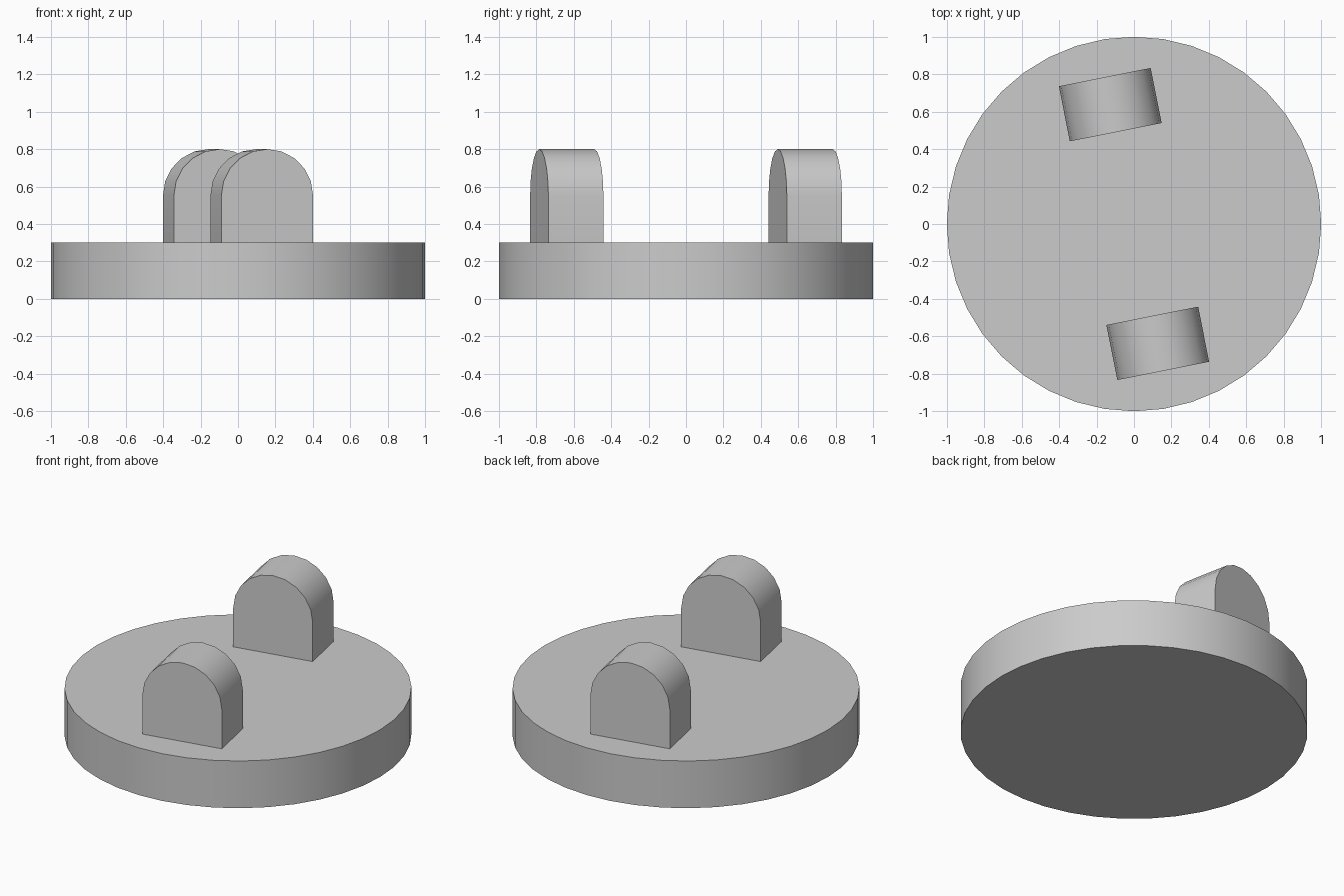
import bpy, bmesh, math
from mathutils import Matrix

cube = bpy.data.objects.get("Cube")
if cube:
    bpy.data.objects.remove(cube, do_unlink=True)

BASE_HEIGHT = 0.3
TURN = math.radians(11.25)

# Single plain grey
grey = bpy.data.materials.new("light_grey")
grey.use_nodes = True
colour = (0.6, 0.6, 0.6, 1)
grey.diffuse_color = colour
grey.node_tree.nodes["Principled BSDF"].inputs["Base Color"].default_value = colour


def finish(obj):
    obj.data.materials.append(grey)
    bpy.ops.object.select_all(action='DESELECT')
    obj.select_set(True)
    bpy.context.view_layer.objects.active = obj
    bpy.ops.object.shade_smooth_by_angle(angle=math.radians(30))


def arched_block(name, width, depth, straight, segments, matrix):
    """Upright block with a half-round top, extruded along local y."""
    r = width / 2
    profile = [(-r, 0), (r, 0)]
    for i in range(segments + 1):
        a = math.pi * i / segments
        profile.append((r * math.cos(a), straight + r * math.sin(a)))
    bm = bmesh.new()
    face = bm.faces.new([bm.verts.new((x, -depth / 2, z)) for x, z in profile])
    ext = bmesh.ops.extrude_face_region(bm, geom=[face], use_keep_orig=True)
    moved = [v for v in ext["geom"] if isinstance(v, bmesh.types.BMVert)]
    bmesh.ops.translate(bm, verts=moved, vec=(0, depth, 0))
    bmesh.ops.recalc_face_normals(bm, faces=bm.faces)
    mesh = bpy.data.meshes.new(name)
    bm.to_mesh(mesh)
    bm.free()
    obj = bpy.data.objects.new(name, mesh)
    bpy.context.collection.objects.link(obj)
    obj.matrix_world = matrix
    finish(obj)


# Round base
bpy.ops.mesh.primitive_cylinder_add(vertices=40, radius=1, depth=BASE_HEIGHT,
                                    location=(0, 0, BASE_HEIGHT / 2))
base = bpy.context.object
base.name = "round_base"
finish(base)

# Two arched blocks on opposite sides of the base
for name, side in (("back_block", 1), ("front_block", -1)):
    place = (Matrix.Rotation(TURN, 4, 'Z')
             @ Matrix.Translation((0, 0.65 * side, BASE_HEIGHT)))
    arched_block(name, 0.5, 0.3, 0.25, 10, place)
